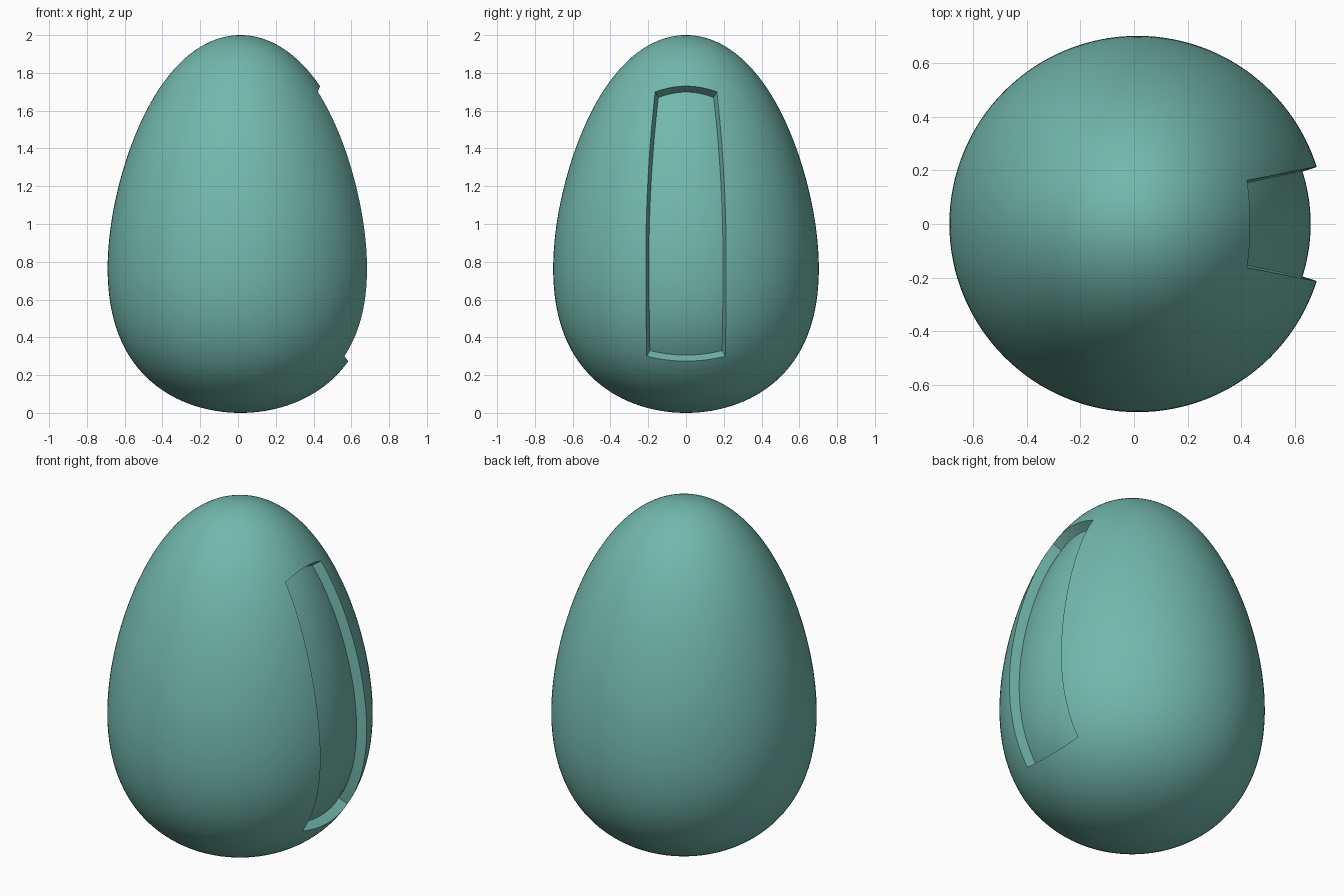
import bpy, bmesh, math
from mathutils import Vector

if "Cube" in bpy.data.objects:
    bpy.data.objects.remove(bpy.data.objects["Cube"])

CX = 0.013      # egg axis offset, the recess shortens the +x side
DEPTH = 0.056   # recess depth


def radius(z):
    t = z - 1
    return math.sqrt(max(0, 1 - t * t)) * (0.685 - 0.147 * t + 0.072 * t * t)


def to_object(bm, name):
    bmesh.ops.recalc_face_normals(bm, faces=bm.faces)
    me = bpy.data.meshes.new(name)
    bm.to_mesh(me)
    bm.free()
    ob = bpy.data.objects.new(name, me)
    bpy.context.collection.objects.link(ob)
    return ob


# egg body: revolved profile
SEG, RINGS = 128, 80
bm = bmesh.new()
rings = []
for i in range(1, RINGS):
    z = 1 - math.cos(math.pi * i / RINGS)
    r = radius(z)
    rings.append([bm.verts.new((CX + r * math.cos(a), r * math.sin(a), z))
                  for a in (2 * math.pi * k / SEG for k in range(SEG))])
bottom, top = bm.verts.new((CX, 0, 0)), bm.verts.new((CX, 0, 2))
for k in range(SEG):
    n = (k + 1) % SEG
    for a, b in zip(rings, rings[1:]):
        bm.faces.new((a[k], a[n], b[n], b[k]))
    bm.faces.new((bottom, rings[0][n], rings[0][k]))
    bm.faces.new((top, rings[-1][k], rings[-1][n]))
egg = to_object(bm, "egg_body")

# recess cutter: curved slab following the egg surface
NU, NV = 16, 48


def slab_point(s, v, offset):
    lo = 0.30 - 0.026 * (1 - s * s)
    hi = 1.70 + 0.03 * (1 - s * s)
    z = lo + (hi - lo) * v
    y = s * (0.213 - (0.061 if z > 0.8 else 0.02) * (z - 0.8) ** 2)
    r = radius(z)
    x = math.sqrt(r * r - y * y)
    slope = (radius(z + 0.001) - radius(z - 0.001)) / 0.002
    normal = Vector((x / r, y / r, -slope)).normalized()
    return Vector((CX + x, y, z)) + normal * offset


bm = bmesh.new()
inner, outer = [[[bm.verts.new(slab_point(2 * i / NU - 1, j / NV, d))
                  for i in range(NU + 1)] for j in range(NV + 1)]
                for d in (-DEPTH, 0.06)]
for g in (inner, outer):
    for j in range(NV):
        for i in range(NU):
            bm.faces.new((g[j][i], g[j][i + 1], g[j + 1][i + 1], g[j + 1][i]))
for j in range(NV):
    for i in (0, NU):
        bm.faces.new((inner[j][i], inner[j + 1][i], outer[j + 1][i], outer[j][i]))
for i in range(NU):
    for j in (0, NV):
        bm.faces.new((inner[j][i], inner[j][i + 1], outer[j][i + 1], outer[j][i]))
cutter = to_object(bm, "recess_cutter")
cutter.hide_render = True

# cut the recess
mod = egg.modifiers.new("recess", 'BOOLEAN')
mod.operation = 'DIFFERENCE'
mod.solver = 'EXACT'
mod.object = cutter
bpy.context.view_layer.objects.active = egg
egg.select_set(True)
bpy.ops.object.modifier_apply(modifier=mod.name)
bpy.data.objects.remove(cutter)
bpy.ops.object.shade_smooth_by_angle(angle=math.radians(35))

# green finish
mat = bpy.data.materials.new("sea_green")
mat.diffuse_color = (0.17, 0.48, 0.41, 1)
mat.use_nodes = True
mat.node_tree.nodes["Principled BSDF"].inputs["Base Color"].default_value = mat.diffuse_color
egg.data.materials.clear()
egg.data.materials.append(mat)
